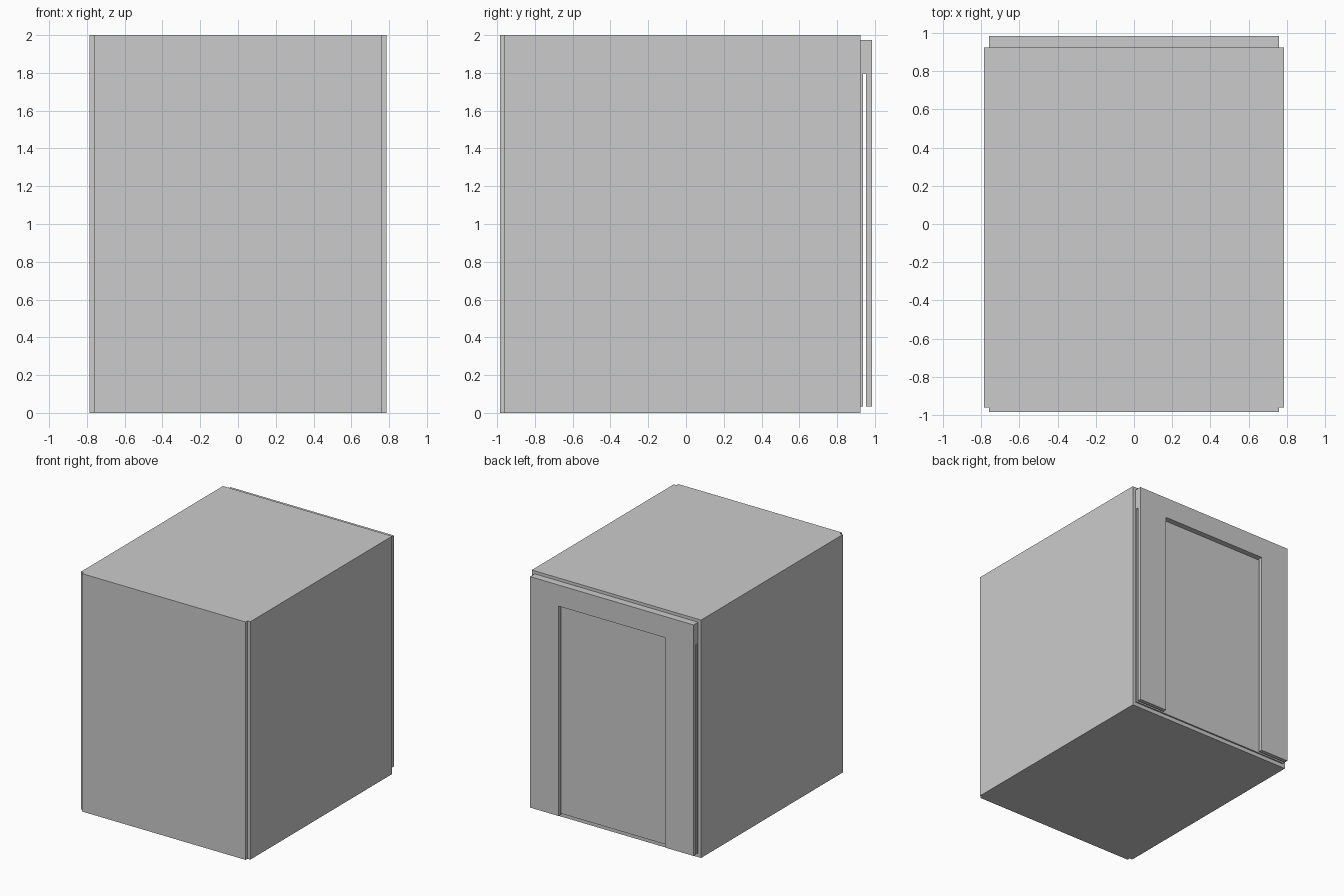
import bpy

if "Cube" in bpy.data.objects:
    bpy.data.objects.remove(bpy.data.objects["Cube"])


def box(name, x, y, z):
    """Axis-aligned box from (min, max) ranges."""
    bpy.ops.mesh.primitive_cube_add(size=1, location=[(a + b) / 2 for a, b in (x, y, z)])
    ob = bpy.context.object
    ob.name = name
    ob.scale = [b - a for a, b in (x, y, z)]
    bpy.ops.object.transform_apply(location=False, rotation=False, scale=True)
    return ob


def pair(name, x, y, z):
    """Same box on both sides of x = 0."""
    box(name + "_right", x, y, z)
    box(name + "_left", (-x[1], -x[0]), y, z)


INNER, OUTER = 0.76, 0.787
FRONT, BACK = -0.985, 0.924

# Cabin shell: floor, roof, side walls and closed wall opposite the doors
box("floor", (-INNER, INNER), (-0.96, BACK), (0, 0.033))
box("roof", (-INNER, INNER), (-0.96, BACK), (1.972, 2.0))
pair("side_wall", (INNER, OUTER), (-0.96, BACK), (0, 2.0))
box("rear_wall", (-INNER, INNER), (FRONT, -0.96), (0, 2.0))

# Door header spanning the entrance
box("door_header", (-INNER, INNER), (0.922, 0.985), (1.797, 1.975))

# Two sliding doors, with fixed panels beside them
pair("door", (0.001, 0.51), (BACK, 0.937), (0.033, 1.797))
pair("fixed_panel", (0.511, INNER), (BACK, 0.936), (0.033, 1.797))

# Front jambs, standing clear of the doors
pair("door_jamb", (0.495, INNER), (0.952, 0.985), (0.033, 1.797))
